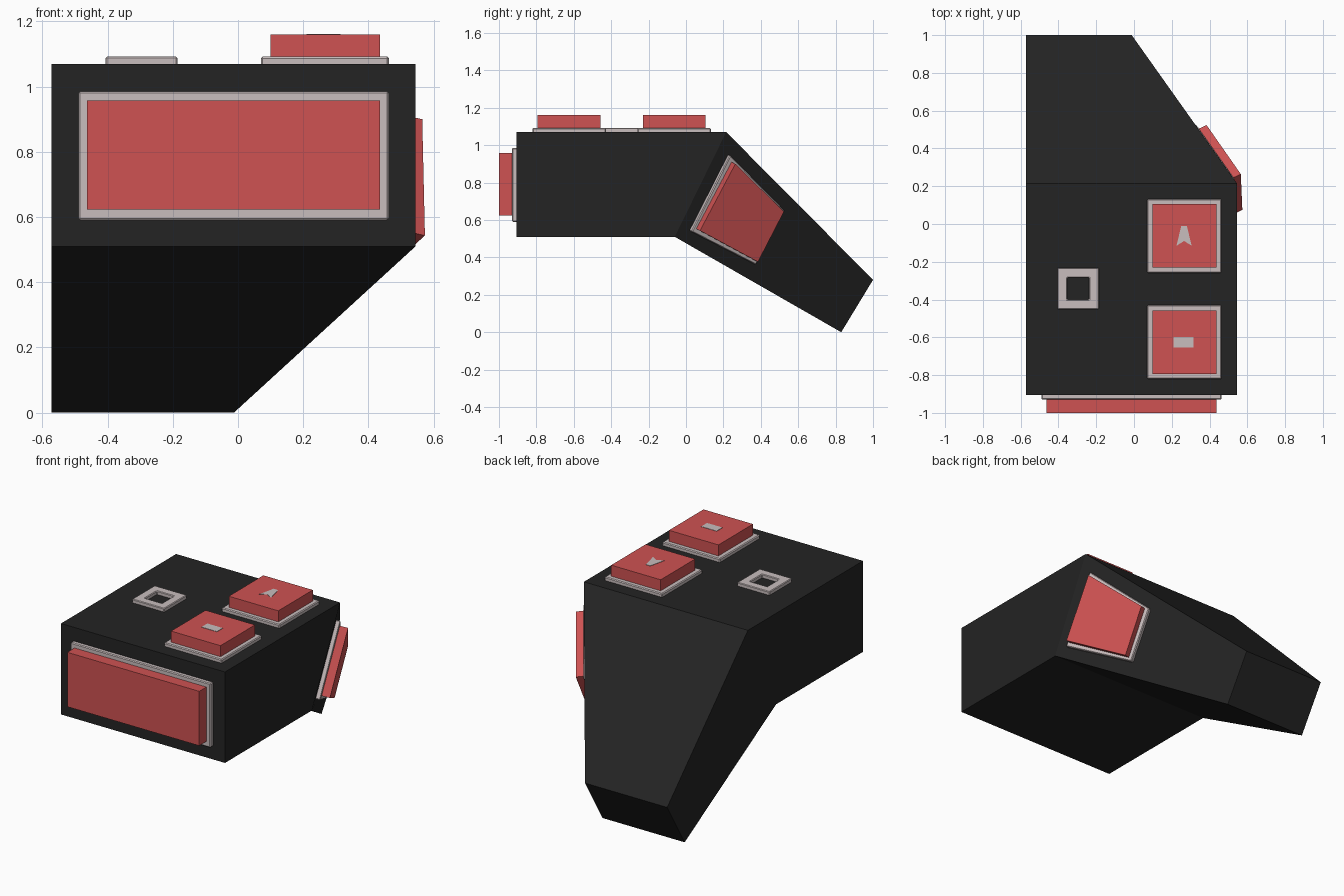
import bpy
import bmesh
from mathutils import Vector

if "Cube" in bpy.data.objects:
    bpy.data.objects.remove(bpy.data.objects["Cube"])


def material(name, rgb):
    m = bpy.data.materials.new(name)
    m.diffuse_color = (*rgb, 1)
    m.use_nodes = True
    m.node_tree.nodes["Principled BSDF"].inputs["Base Color"].default_value = m.diffuse_color
    return m


BLACK = material("matte black", (0.017, 0.017, 0.017))
RED = material("button red", (0.62, 0.085, 0.085))
GREY = material("warm light grey", (0.58, 0.51, 0.51))


def finish(name, bm, mat, bevel=0):
    bmesh.ops.recalc_face_normals(bm, faces=bm.faces[:])
    me = bpy.data.meshes.new(name)
    bm.to_mesh(me)
    bm.free()
    me.materials.append(mat)
    ob = bpy.data.objects.new(name, me)
    bpy.context.collection.objects.link(ob)
    if bevel:
        mod = ob.modifiers.new("edge chamfer", "BEVEL")
        mod.width, mod.segments = bevel, 1
    return ob


def loft(name, loop_a, loop_b, mat, bevel=0):
    """Closed solid between two matching outlines."""
    bm = bmesh.new()
    a = [bm.verts.new(p) for p in loop_a]
    b = [bm.verts.new(p) for p in loop_b]
    n = len(a)
    bm.faces.new(a)
    bm.faces.new(b)
    for i in range(n):
        j = (i + 1) % n
        bm.faces.new((a[i], a[j], b[j], b[i]))
    return finish(name, bm, mat, bevel)


def box(name, x, y, z, mat, bevel=0):
    def loop(h):
        return [(x[0], y[0], h), (x[1], y[0], h), (x[1], y[1], h), (x[0], y[1], h)]
    return loft(name, loop(z[0]), loop(z[1]), mat, bevel)


# Body: box section bent into a handle that narrows on its right side
sections = [(-0.905, 0.51, -0.905, 1.07, 0.545),
            (-0.06, 0.51, 0.215, 1.07, 0.545),
            (0.83, 0.0, 1.0, 0.28, -0.012)]
left = -0.572
bm = bmesh.new()
rings = [[bm.verts.new(p) for p in ((left, yb, zb), (r, yb, zb), (r, yt, zt), (left, yt, zt))]
         for yb, zb, yt, zt, r in sections]
bm.faces.new(rings[0])
bm.faces.new(rings[-1])
for p, q in zip(rings, rings[1:]):
    for i in range(4):
        j = (i + 1) % 4
        bm.faces.new((p[i], p[j], q[j], q[i]))
finish("body", bm, BLACK)

# Wide front button
box("front_button_plate", (-0.49, 0.463), (-0.93, -0.895), (0.59, 0.985), GREY, 0.005)
box("front_button", (-0.463, 0.436), (-1.0, -0.92), (0.623, 0.958), RED)

# Two square top buttons
for label, cy in (("rear", -0.063), ("fore", -0.625)):
    box(label + "_top_button_plate", (0.07, 0.463), (cy - 0.196, cy + 0.196), (1.06, 1.092), GREY, 0.005)
    box(label + "_top_button", (0.099, 0.436), (cy - 0.168, cy + 0.168), (1.08, 1.16), RED)

# Small plain marks on the top buttons: an arrowhead and a bar
arrow = [(0.225, -0.115), (0.265, -0.09), (0.305, -0.115), (0.28, -0.01), (0.25, -0.01)]
loft("arrow_mark", [(x, y, 1.155) for x, y in arrow], [(x, y, 1.162) for x, y in arrow], GREY)
box("bar_mark", (0.21, 0.315), (-0.655, -0.598), (1.155, 1.162), GREY)

# Square indicator ring
cx, cy = -0.296, -0.342
bm = bmesh.new()
loops = []
for half, z in ((0.11, 1.06), (0.11, 1.092), (0.058, 1.092), (0.058, 1.06)):
    loops.append([bm.verts.new((cx + sx * half, cy + sy * half, z))
                  for sx, sy in ((-1, -1), (1, -1), (1, 1), (-1, 1))])
for k in range(4):
    p, q = loops[k], loops[(k + 1) % 4]
    for i in range(4):
        j = (i + 1) % 4
        bm.faces.new((p[i], p[j], q[j], q[i]))
finish("indicator_ring", bm, GREY, 0.004)

# Trigger button on the slanted right side of the handle
normal = Vector((0.885, 0.42, -0.202)).normalized()
origin = Vector((0.545, 0.215, 1.07))


def on_side(name, outline, height, mat, bevel=0):
    """Raise a (y, z) outline, measured on its outer face, from the slanted side."""
    o = origin + normal * height
    outer = []
    for y, z in outline:
        x = o.x - (normal.y * (y - o.y) + normal.z * (z - o.z)) / normal.x
        outer.append(Vector((x, y, z)))
    inner = [v - normal * (height + 0.02) for v in outer]
    loft(name, inner, outer, mat, bevel)


on_side("trigger_plate", [(0.237, 0.946), (0.528, 0.65), (0.374, 0.36), (0.03, 0.537)], 0.025, GREY, 0.005)
on_side("trigger_button", [(0.264, 0.90), (0.524, 0.645), (0.385, 0.376), (0.075, 0.543)], 0.073, RED)
